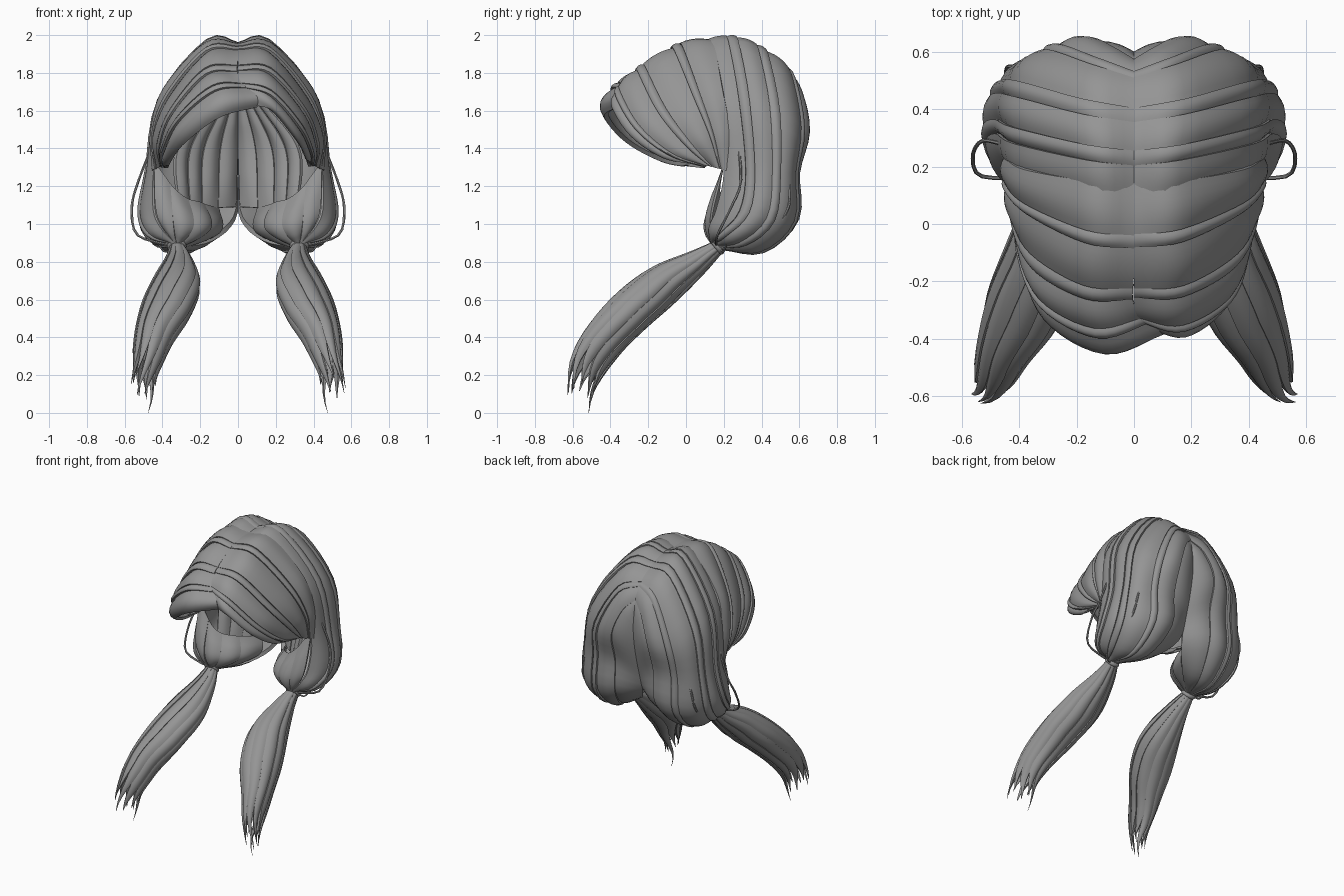
import bpy, bmesh, math, random
from mathutils import Vector

if "Cube" in bpy.data.objects:
    bpy.data.objects.remove(bpy.data.objects["Cube"])

random.seed(4)
mat = bpy.data.materials.new("hair grey")
mat.diffuse_color = (0.3, 0.3, 0.3, 1)
mat.use_nodes = True
mat.node_tree.nodes["Principled BSDF"].inputs["Base Color"].default_value = mat.diffuse_color


def spline(pts, t):
    """Smooth curve through points, t in 0..1."""
    n = len(pts) - 1
    i = min(int(max(t, 0) * n), n - 1)
    f = t * n - i
    b, c = pts[i], pts[i + 1]
    a = pts[i - 1] if i else b * 2 - c
    d = pts[i + 2] if i + 2 <= n else c * 2 - b
    return 0.5 * (b * 2 + (c - a) * f + (a * 2 - b * 5 + c * 4 - d) * f * f
                  + (b * 3 - a - c * 3 + d) * f ** 3)


def sheet(guides):
    """Surface spanned by a row of guide curves."""
    guides = [[Vector(p) for p in g] for g in guides]
    return lambda u, v: spline([spline(g, v) for g in guides], u)


def tube(path, wide, deep):
    """Oval surface along a path."""
    path = [Vector(p) for p in path]
    radii = [Vector((a, b, 0)) for a, b in zip(wide, deep)]

    def at(u, v):
        d = (spline(path, v + 0.01) - spline(path, v - 0.01)).normalized()
        side = Vector((0, 0, 1)).cross(d).normalized()
        a = u * math.tau
        r = spline(radii, v)
        return spline(path, v) + side * math.cos(a) * r.x + d.cross(side) * math.sin(a) * r.y
    return at


def add_lock(bm, surf, u0, u1, mirror, centre, v1=1.0, bulge=0.012, tilt=0.014,
             thick=0.012, taper=0.0, nu=6, nv=24):
    """One closed strand lying on a surface, raised along one edge."""
    rows = []
    um = (u0 + u1) / 2
    for j in range(nv + 1):
        s = j / nv
        v = s * v1
        k = 1.0
        if taper and s > 1 - taper:
            k = max(0.06, 1 - ((s - 1 + taper) / taper) ** 1.4)
        out, inn = [], []
        for i in range(nu + 1):
            t = i / nu
            u = um + (u0 + (u1 - u0) * t - um) * k
            p = surf(u, v)
            vv = min(max(v, 0.03), 0.97)
            n = (surf(u + 0.01, vv) - surf(u - 0.01, vv)).cross(
                surf(u, vv + 0.01) - surf(u, vv - 0.01))
            n = n.normalized()
            if n.dot(p - centre(v)) < 0:
                n = -n
            fade = min(1, 0.35 + 2.5 * min(v, 1.02 - v)) * k
            out.append(p + n * fade * (bulge * math.sin(math.pi * t) + tilt * t))
            inn.append(p - n * thick * fade)
        ring = out + inn[::-1]
        rows.append([bm.verts.new((q.x * mirror, q.y, q.z)) for q in ring])
    m = len(rows[0])
    for r, q in zip(rows, rows[1:]):
        for i in range(m):
            bm.faces.new((r[i], r[(i + 1) % m], q[(i + 1) % m], q[i]))
    for r in (rows[0], rows[-1]):
        for i in range(nu):
            bm.faces.new((r[i], r[i + 1], r[m - 2 - i], r[m - 1 - i]))


def finish(name, bm):
    bmesh.ops.recalc_face_normals(bm, faces=bm.faces)
    me = bpy.data.meshes.new(name)
    bm.to_mesh(me)
    bm.free()
    me.materials.append(mat)
    ob = bpy.data.objects.new(name, me)
    bpy.context.collection.objects.link(ob)
    bpy.ops.object.select_all(action='DESELECT')
    ob.select_set(True)
    bpy.context.view_layer.objects.active = ob
    bpy.ops.object.shade_smooth_by_angle(angle=math.radians(40))


def hair(name, surf, cuts, mirror, centre, **kw):
    bm = bmesh.new()
    for a, b in zip(cuts, cuts[1:]):
        add_lock(bm, surf, a, b + 0.006, mirror, centre, **kw)
    finish(name, bm)


def wire(name, pts, mirror, r=0.007):
    """Thin loose hair."""
    bm = bmesh.new()
    surf = tube(pts, [r] * len(pts), [r] * len(pts))
    rows = [[bm.verts.new(Vector((mirror, 1, 1)) * surf(i / 6, j / 16)) for i in range(6)]
            for j in range(17)]
    for a, b in zip(rows, rows[1:]):
        for i in range(6):
            bm.faces.new((a[i], a[(i + 1) % 6], b[(i + 1) % 6], b[i]))
    bm.faces.new(rows[0])
    bm.faces.new(rows[-1])
    finish(name, bm)


# Crown and back: from the parting over the head to the tie
back = sheet([
    [(0, .08, 1.94), (.15, .1, 1.95), (.385, .15, 1.65), (.445, .2, 1.3), (.45, .16, 1.08),
     (.41, .12, .98), (.335, .13, .9)],
    [(0, .25, 1.955), (.16, .27, 1.965), (.41, .33, 1.65), (.475, .36, 1.28), (.515, .33, 1.06),
     (.47, .21, .94), (.355, .15, .9)],
    [(0, .42, 1.9), (.17, .45, 1.88), (.385, .51, 1.58), (.44, .51, 1.27), (.46, .48, 1.02),
     (.42, .33, .89), (.36, .17, .88)],
    [(0, .52, 1.83), (.14, .565, 1.77), (.28, .61, 1.5), (.31, .575, 1.27), (.32, .57, 1.02),
     (.33, .4, .86), (.34, .19, .87)],
    [(0, .57, 1.74), (.08, .61, 1.66), (.15, .635, 1.48), (.16, .58, 1.27), (.17, .57, 1.04),
     (.23, .4, .87), (.31, .19, .87)],
    [(0, .58, 1.66), (.0, .59, 1.56), (.0, .57, 1.4), (.0, .52, 1.2), (.02, .46, 1.03),
     (.14, .33, .92), (.3, .18, .88)]])
# Fringe: from the parting, swept out and back over the temples
fringe_guides = [
    [(0, .14, 1.955), (.16, .15, 1.96), (.385, .19, 1.73), (.45, .23, 1.5), (.455, .22, 1.28)],
    [(0, -.03, 1.94), (.16, -.01, 1.93), (.37, .08, 1.69), (.44, .15, 1.48), (.44, .19, 1.29)],
    [(0, -.17, 1.875), (.17, -.15, 1.855), (.355, -.04, 1.63), (.43, .07, 1.45), (.42, .16, 1.3)],
    [(0, -.28, 1.79), (.16, -.28, 1.77), (.34, -.18, 1.57), (.4, -.02, 1.4), (.4, .12, 1.31)],
    [(.02, -.34, 1.72), (.17, -.37, 1.67), (.32, -.27, 1.5), (.38, -.1, 1.37), (.39, .1, 1.31)],
    [(.08, -.36, 1.63), (.18, -.37, 1.6), (.29, -.28, 1.47), (.35, -.12, 1.37), (.37, .08, 1.31)]]
# On one side the front lock is wide and crosses the parting
swept_guides = fringe_guides[:4] + [
    [(-.06, -.34, 1.72), (.12, -.39, 1.7), (.31, -.29, 1.54), (.39, -.1, 1.38), (.4, .1, 1.3)],
    [(-.1, -.38, 1.67), (.1, -.435, 1.63), (.3, -.32, 1.48), (.38, -.11, 1.35), (.39, .1, 1.3)],
    [(-.1, -.36, 1.62), (.09, -.42, 1.57), (.27, -.31, 1.44), (.35, -.12, 1.34), (.37, .09, 1.3)]]
# Inner nape layer
inner = sheet([
    [(0, .5, 1.66), (.0, .53, 1.4), (.01, .47, 1.09)],
    [(.05, .45, 1.68), (.18, .42, 1.4), (.19, .32, 1.08)],
    [(.09, .37, 1.7), (.32, .29, 1.4), (.31, .2, 1.06)]])
# Lower front pouch gathered into the tie
pouch = sheet([
    [(.445, .2, 1.33), (.43, .13, 1.05), (.335, .14, .89)],
    [(.31, .18, 1.16), (.29, .11, 1.0), (.32, .14, .89)],
    [(.19, .26, 1.11), (.16, .2, .98), (.3, .17, .88)],
    [(.1, .42, 1.08), (.1, .37, .96), (.3, .19, .87)]])
tail_path = [(.325, .18, .885), (.315, .05, .79), (.33, -.13, .67), (.385, -.29, .54),
             (.45, -.43, .39), (.49, -.535, .22), (.52, -.575, .01)]
tail = tube(tail_path, [.03, .07, .117, .122, .085, .055, .035],
            [.03, .06, .098, .105, .1, .09, .075])
tail_pts = [Vector(p) for p in tail_path]


def head(v):
    return Vector((.12, .2, 1.9 - .75 * v))


def tail_core(v):
    return spline(tail_pts, v)


for side, m in (("left", -1), ("right", 1)):
    hair("back_hair_" + side, back, [0, .14, .2, .31, .37, .56, .62, .8, .994], m, head)
    if m > 0:
        surf, cuts = sheet(fringe_guides), [0, .2, .26, .48, .54, .72, .78, .994]
    else:
        surf, cuts = sheet(swept_guides), [0, .17, .22, .4, .46, .6, .66, .994]
    hair("fringe_" + side, surf, cuts, m, head, bulge=.014, tilt=.014)
    hair("nape_" + side, inner, [0, .25, .5, .75, .994], m,
         lambda v: Vector((.1, .9, 1.3)), bulge=.018, tilt=.008)
    hair("pouch_" + side, pouch, [0, .2, .45, .7, .994], m,
         lambda v: Vector((.28, .35, 1.0)), bulge=.012, tilt=.008)
    # Ponytail of overlapping pointed strands
    bm = bmesh.new()
    n = 10
    for i in range(n):
        add_lock(bm, tail, i / n, (i + 1.15) / n, m, tail_core, nu=4,
                 v1=.995 if i == 7 else random.uniform(.87, .95),
                 taper=random.uniform(.16, .28), thick=.022, bulge=.01, tilt=.012)
    finish("ponytail_" + side, bm)
    # Hair tie
    bpy.ops.mesh.primitive_torus_add(
        location=(.325 * m, .165, .882), major_radius=.036, minor_radius=.016,
        major_segments=20, minor_segments=8)
    tie = bpy.context.object
    tie.name = "hair_tie_" + side
    tie.rotation_euler = Vector((0, .8, .6)).to_track_quat('Z', 'Y').to_euler()
    tie.data.materials.append(mat)
    bpy.ops.object.shade_smooth()
    # Loose hairs
    wire("side_loose_hair_" + side, [(.46, .28, 1.4), (.53, .29, 1.22), (.562, .24, 1.09),
                                     (.54, .17, .95), (.42, .16, .9), (.34, .16, .89)], m)
    wire("back_loose_hair_" + side, [(.34, .55, 1.4), (.42, .55, 1.2), (.445, .54, 1.08),
                                     (.44, .47, .98), (.38, .33, .87)], m)
    wire("tie_loose_hair_" + side, [(.43, .22, .91), (.39, .2, .855), (.34, .18, .87)], m, .005)
